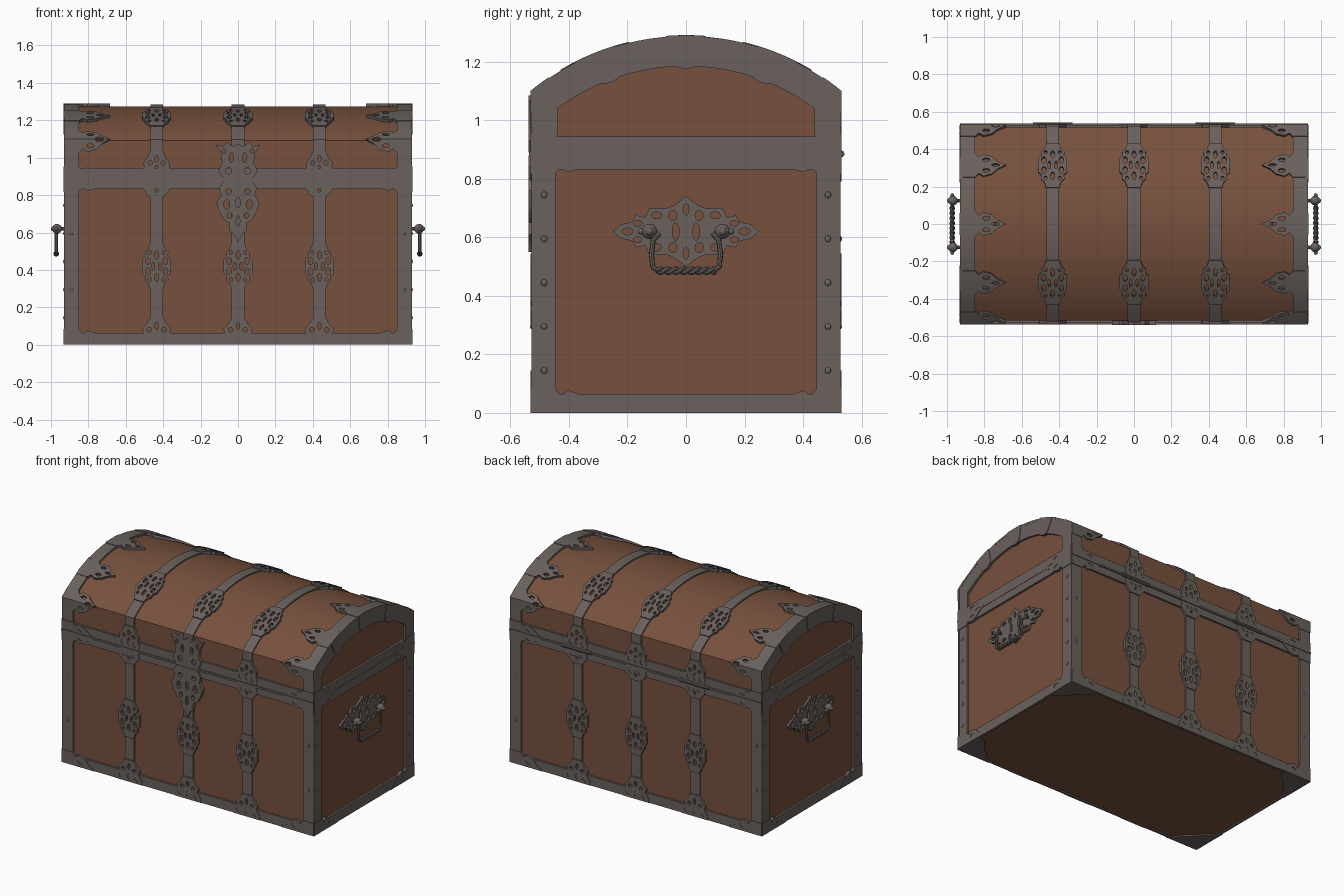
import bpy, bmesh, math
from mathutils import Vector

cube = bpy.data.objects.get("Cube")
if cube:
    bpy.data.objects.remove(cube, do_unlink=True)


def material(name, rgb):
    m = bpy.data.materials.new(name)
    m.use_nodes = True
    m.diffuse_color = (*rgb, 1)
    m.node_tree.nodes["Principled BSDF"].inputs["Base Color"].default_value = (*rgb, 1)
    return m


WOOD = material("brown wood", (0.185, 0.082, 0.047))
METAL = material("grey iron", (0.142, 0.119, 0.109))

# Chest section: upright walls below an arc
HX, HY, R, CZ = 0.915, 0.515, 0.82, 0.455
TH = math.asin(HY / R)
ARC = R * TH
S0 = CZ + R * math.cos(TH)
TOP = S0 + ARC


def at_y(y):
    return TOP + R * math.asin(y / R)


def wrap(u, s, h):
    """Distance s runs up the front, over the lid and down the back."""
    a, sign = abs(s - TOP), 1 if s > TOP else -1
    if a < ARC - 1e-4:
        y, z = (R + h) * math.sin(a / R), CZ + (R + h) * math.cos(a / R)
    elif a > ARC + 1e-4:
        y, z = HY + h, S0 - (a - ARC)
    else:
        mid, k = (TH + math.pi / 2) / 2, h / math.cos((math.pi / 2 - TH) / 2)
        y, z = HY + k * math.sin(mid), S0 + k * math.cos(mid)
    return Vector((u, sign * y, z))


def side(sx):
    return lambda u, v, h: Vector((sx * (HX + h), u, v))


def finish(name, bm, mat, smooth=True):
    bmesh.ops.recalc_face_normals(bm, faces=bm.faces)
    me = bpy.data.meshes.new(name)
    bm.to_mesh(me)
    bm.free()
    me.materials.clear()
    me.materials.append(mat)
    if smooth:
        me.shade_smooth()
        me.set_sharp_from_angle(angle=0.5)
    ob = bpy.data.objects.new(name, me)
    bpy.context.collection.objects.link(ob)
    return ob


def curve_bmesh(paths, dims, cyclic, **settings):
    cu = bpy.data.curves.new("temp", "CURVE")
    cu.dimensions = dims
    for key, val in settings.items():
        setattr(cu, key, val)
    for pts in paths:
        sp = cu.splines.new("POLY")
        sp.points.add(len(pts) - 1)
        for p, co in zip(sp.points, pts):
            p.co = (*co, 0, 1) if len(co) == 2 else (*co, 1)
        sp.use_cyclic_u = cyclic
    ob = bpy.data.objects.new("temp", cu)
    bpy.context.collection.objects.link(ob)
    me = bpy.data.meshes.new_from_object(ob.evaluated_get(bpy.context.evaluated_depsgraph_get()))
    bm = bmesh.new()
    bm.from_mesh(me)
    bpy.data.objects.remove(ob)
    bpy.data.curves.remove(cu)
    bpy.data.meshes.remove(me)
    return bm


def plate(name, mapping, outlines, h, mat=METAL):
    """Pierced flat sheet, bent onto the chest by mapping."""
    bm = curve_bmesh(outlines, "2D", True, fill_mode="BOTH", extrude=h / 2)
    bmesh.ops.remove_doubles(bm, verts=bm.verts, dist=1e-5)
    if mapping is wrap:
        lo, hi = min(v.co.y for v in bm.verts), max(v.co.y for v in bm.verts)
        n = 28
        for i in range(n + 1):
            s = S0 + 2 * ARC * i / n
            if lo < s < hi:
                bmesh.ops.bisect_plane(bm, geom=bm.verts[:] + bm.edges[:] + bm.faces[:],
                                       dist=1e-5, plane_co=(0, s, 0), plane_no=(0, 1, 0))
    for v in bm.verts:
        v.co = mapping(v.co.x, v.co.y, v.co.z + h / 2)
    return finish(name, bm, mat)


def rect(u0, u1, v0, v1):
    return [(u0, v0), (u1, v0), (u1, v1), (u0, v1)]


def oval(u, v, ru, rv, n=10):
    return [(u + ru * math.cos(k * math.tau / n), v + rv * math.sin(k * math.tau / n)) for k in range(n)]


def sym(half):
    """Mirror a half outline across u = 0."""
    return half + [(-u, v) for u, v in reversed(half) if u > 1e-6]


def pairs(*holes):
    return [oval(k * u, *rest) for u, *rest in holes for k in ((1, -1) if u else (1,))]


def shift(outlines, du, dv, flip=1):
    return [[(u + du, flip * v + dv) for u, v in o] for o in outlines]


def prism(name, profile, half, mat):
    bm = bmesh.new()
    f = bm.faces.new([bm.verts.new((-half, y, z)) for y, z in profile])
    new = bmesh.ops.extrude_face_region(bm, geom=[f])["geom"]
    bmesh.ops.translate(bm, vec=(2 * half, 0, 0), verts=[g for g in new if isinstance(g, bmesh.types.BMVert)])
    return finish(name, bm, mat)


def dome(name, spots, r, squash=1.0, axis=0):
    bm = bmesh.new()
    for p in spots:
        vs = bmesh.ops.create_uvsphere(bm, u_segments=12, v_segments=8, radius=r)["verts"]
        for v in vs:
            v.co[axis] *= squash
            v.co += Vector(p)
    finish(name, bm, METAL)


# Wooden body and domed lid
prism("body", rect(-HY, HY, 0.008, 0.88), HX, WOOD)
arc = [wrap(0, S0 + 2 * ARC * k / 28, 0) for k in range(29)]
prism("lid", [(-HY, 0.89)] + [(p.y, p.z) for p in arc] + [(HY, 0.89)], HX, WOOD)
prism("seam_rim", rect(-0.536, 0.536, 0.879, 0.891), 0.931, METAL)

# Iron frames on lid, front and back
plate("lid_frame", wrap, [rect(-0.93, 0.93, 0.89, 2 * TOP - 0.89),
                          rect(-0.85, 0.85, 0.945, 2 * TOP - 0.945)], 0.013)
BODY = [rect(-0.93, 0.93, 0, 0.88), rect(-0.85, 0.85, 0.062, 0.832)]
ENDS = (("front", 0, 1), ("back", 2 * TOP, -1))
for tag, base, flip in ENDS:
    plate(tag + "_frame", wrap, shift(BODY, 0, base, flip), 0.013)

# Ornament patterns
quarter = [(0.078, 0), (0.076, 0.04), (0.06, 0.054), (0.063, 0.075), (0.045, 0.095), (0.034, 0.125)]
MEDAL = [sym([(u, -v) for u, v in reversed(quarter[1:])] + quarter)]
MEDAL += pairs((0.047, -0.028, 0.013, 0.02), (0.047, 0.028, 0.013, 0.02), (0, 0.06, 0.011, 0.022),
               (0, -0.06, 0.011, 0.022), (0.018, 0, 0.008, 0.022), (0.038, 0.073, 0.009, 0.011),
               (0.038, -0.073, 0.009, 0.011))
FOOT = [sym([(0.1, 0), (0.092, 0.035), (0.07, 0.06), (0.078, 0.085), (0.055, 0.11), (0.034, 0.145)])]
FOOT += pairs((0.06, 0.03, 0.014, 0.012), (0, 0.035, 0.01, 0.02), (0.04, 0.08, 0.013, 0.012), (0, 0.1, 0.009, 0.02))
LOWER = [sym([(0.034, 0.79), (0.055, 0.81), (0.078, 0.84), (0.07, 0.88)])]
LOWER += pairs((0.035, 0.845, 0.014, 0.012), (0, 0.835, 0.009, 0.02))
UPPER = [sym([(0.07, 0.89), (0.08, 0.925), (0.068, 0.95), (0.07, 0.975), (0.05, 1.0), (0.034, 1.04)])]
UPPER += pairs((0.045, 0.925, 0.013, 0.017), (0, 0.935, 0.01, 0.024), (0.035, 0.972, 0.011, 0.012), (0, 0.995, 0.009, 0.018))
LOCK = [sym([(0, 0.55), (0.022, 0.59), (0.045, 0.61), (0.045, 0.65), (0.075, 0.67), (0.1, 0.71),
             (0.115, 0.76), (0.09, 0.8), (0.1, 0.84), (0.075, 0.88)])]
LOCK += pairs((0, 0.76, 0.012, 0.028), (0.06, 0.75, 0.016, 0.026), (0.045, 0.69, 0.013, 0.016),
              (0, 0.66, 0.01, 0.03), (0.05, 0.82, 0.016, 0.014))
HASP = [sym([(0.08, 0.89), (0.105, 0.93), (0.085, 0.97), (0.09, 1.02), (0.118, 1.07), (0.08, 1.06),
             (0.06, 1.085), (0.03, 1.06), (0, 1.075)])]
HASP += pairs((0.05, 0.93, 0.016, 0.018), (0.035, 1.0, 0.012, 0.026), (0.075, 1.035, 0.01, 0.014))

# Straps with their medallions, mirrored front to back
MED_S = at_y(-0.31)
for x in (-0.435, 0, 0.435):
    for tag, base, flip in ENDS:
        runs = [(0.14, 0.31), (0.53, 0.8), (1.03, MED_S - 0.115), (MED_S + 0.115, TOP)]
        plate(tag + "_strap", wrap, shift([rect(-0.034, 0.034, a, b) for a, b in runs], x, base, flip), 0.009)
        for part, shape, dv in (("medallion", MEDAL, 0.42), ("lid_medallion", MEDAL, MED_S),
                                ("strap_foot", FOOT, 0), ("lower_joint", LOWER, 0), ("upper_joint", UPPER, 0)):
            if x == 0 and flip == 1 and "joint" in part:
                continue
            plate(tag + "_" + part, wrap, shift(shape, x, base + flip * dv, flip), 0.016)
plate("lock_plate", wrap, LOCK, 0.024)
plate("lock_hasp", wrap, HASP, 0.024)

# Leaf-shaped corner mounts
leaf = [(0, 0.068), (0.08, 0.068), (0.1, 0.046), (0.125, 0.062), (0.17, 0.05), (0.2, 0.022), (0.245, 0)]
LEAF = [leaf + [(t, -w) for t, w in reversed(leaf[:-1])]]
LEAF += [oval(0.14, k * 0.03, 0.02, 0.01) for k in (1, -1)] + [oval(0.19, 0, 0.022, 0.007)]
HALF = [[(0, 0)] + [(t, w * 1.25) for t, w in leaf], oval(0.14, 0.035, 0.022, 0.013)]
for sx in (1, -1):
    def on_x(shape, dv, flip=1):
        return [[(sx * (0.93 - t), dv + flip * w) for t, w in o] for o in shape]

    def on_y(shape, dv, sy):
        return [[(sy * (0.528 - t), dv + w) for t, w in o] for o in shape]

    for s in (at_y(-0.31), TOP, at_y(0.31), S0, 2 * TOP - S0):
        plate("lid_leaf", wrap, on_x(LEAF, s), 0.016)
    for tag, base, flip in ENDS:
        plate(tag + "_seam_leaf", wrap, on_x(LEAF, base + flip * 0.885), 0.017)
        plate(tag + "_foot_leaf", wrap, on_x(HALF, base, flip), 0.017)
        plate("side_seam_leaf", side(sx), on_y(LEAF, 0.885, flip), 0.018)
        plate("side_foot_leaf", side(sx), on_y(HALF, 0, flip), 0.018)
        corner = [(0, 0), (0.2, 0), (0.17, 0.06), (0.13, 0.09), (0.09, 0.13), (0.06, 0.17), (0, 0.2)]
        plate("bottom_corner", lambda u, v, h: Vector((u, v, h)),
              [[(sx * (0.925 - a), flip * (0.525 - b)) for a, b in corner]], 0.009)

    # Iron frames on the ends, with the arch and its tongues
    plate("side_frame", side(sx), [rect(-0.528, 0.528, 0, 0.88), rect(-0.445, 0.445, 0.065, 0.83)], 0.014)
    outer = [wrap(0, S0 + 2 * ARC * k / 28, 0.013) for k in range(29)]
    inner = [(0.74 * math.sin(a), 0.445 + 0.74 * math.cos(a)) for a in [0.636 * (k / 10 - 1) for k in range(21)]]
    plate("arch_frame", side(sx), [[(-0.528, 0.89)] + [(p.y, p.z) for p in outer] + [(0.528, 0.89)],
                                   [(-0.44, 0.945)] + inner + [(0.44, 0.945)]], 0.014)
    tongue = sym([(0.058, 0), (0.052, 0.06), (0.044, 0.09), (0.028, 0.108), (0, 0.114)])
    for y in (-0.29, 0, 0.29):
        a = math.asin(y / R)
        plate("arch_tongue", side(sx), [[((R + 0.014 - t) * math.sin(a) + w * math.cos(a),
              CZ + (R + 0.014 - t) * math.cos(a) - w * math.sin(a)) for w, t in tongue]], 0.018)

    # Rivets
    heights = [0.145 + 0.15 * k for k in range(5)]
    dome("side_rivets", [(sx * 0.929, k * 0.485, z) for k in (1, -1) for z in heights], 0.011, 0.5)
    dome("corner_rivets", [(sx * 0.89, k * 0.528, z) for k in (1, -1) for z in heights[1::2]], 0.009, 0.5, 1)

    # Pierced handle plate
    q = [(0.25, 0), (0.22, 0.025), (0.185, 0.032), (0.17, 0.055), (0.14, 0.048), (0.125, 0.08),
         (0.07, 0.078), (0.04, 0.09), (0, 0.12)]
    grip = [sym([(u, -v) for u, v in reversed(q[1:])] + q)]
    grip += pairs((0.2, 0, 0.02, 0.012), (0.165, 0.028, 0.015, 0.01), (0.165, -0.028, 0.015, 0.01),
                  (0.1, 0.055, 0.018, 0.012), (0.1, -0.055, 0.018, 0.012), (0.045, 0.055, 0.014, 0.018),
                  (0.045, -0.055, 0.014, 0.018), (0.035, 0, 0.012, 0.03), (0, 0.075, 0.01, 0.02),
                  (0, -0.075, 0.01, 0.02))
    plate("handle_plate", side(sx), shift(grip, 0, 0.62), 0.014)

    # Handle bosses and twisted swing bar
    dome("handle_boss", [(sx * 0.968, k * 0.125, 0.62) for k in (1, -1)], 0.026)
    dome("handle_knob", [(sx * 0.986, k * 0.125, 0.62) for k in (1, -1)], 0.014)
    dome("handle_tip", [(sx * 0.972, k * 0.154, 0.62) for k in (1, -1)], 0.011)
    arms = [[(sx * 0.92, k * 0.125, 0.62), (sx * 0.975, k * 0.125, 0.62)] for k in (1, -1)]
    arms += [[(sx * 0.972, k * y, z) for y, z in ((0.09, 0.615), (0.112, 0.59), (0.118, 0.54), (0.114, 0.5), (0.095, 0.486))]
             for k in (1, -1)]
    finish("handle_arms", curve_bmesh(arms, "3D", False, bevel_depth=0.009, bevel_resolution=2, use_fill_caps=True), METAL)
    twist = [[(sx * 0.972 + 0.007 * math.cos(k * 0.6 + p), -0.1 + k * 0.2 / 40, 0.486 + 0.007 * math.sin(k * 0.6 + p))
              for k in range(41)] for p in (0, math.pi)]
    finish("handle_bar", curve_bmesh(twist, "3D", False, bevel_depth=0.008, bevel_resolution=2, use_fill_caps=True), METAL)

    # Hinge barrel
    barrel = [[(sx * 0.435 - 0.105, 0.53, 0.885), (sx * 0.435 + 0.105, 0.53, 0.885)]]
    finish("hinge", curve_bmesh(barrel, "3D", False, bevel_depth=0.012, bevel_resolution=3, use_fill_caps=True), METAL)
